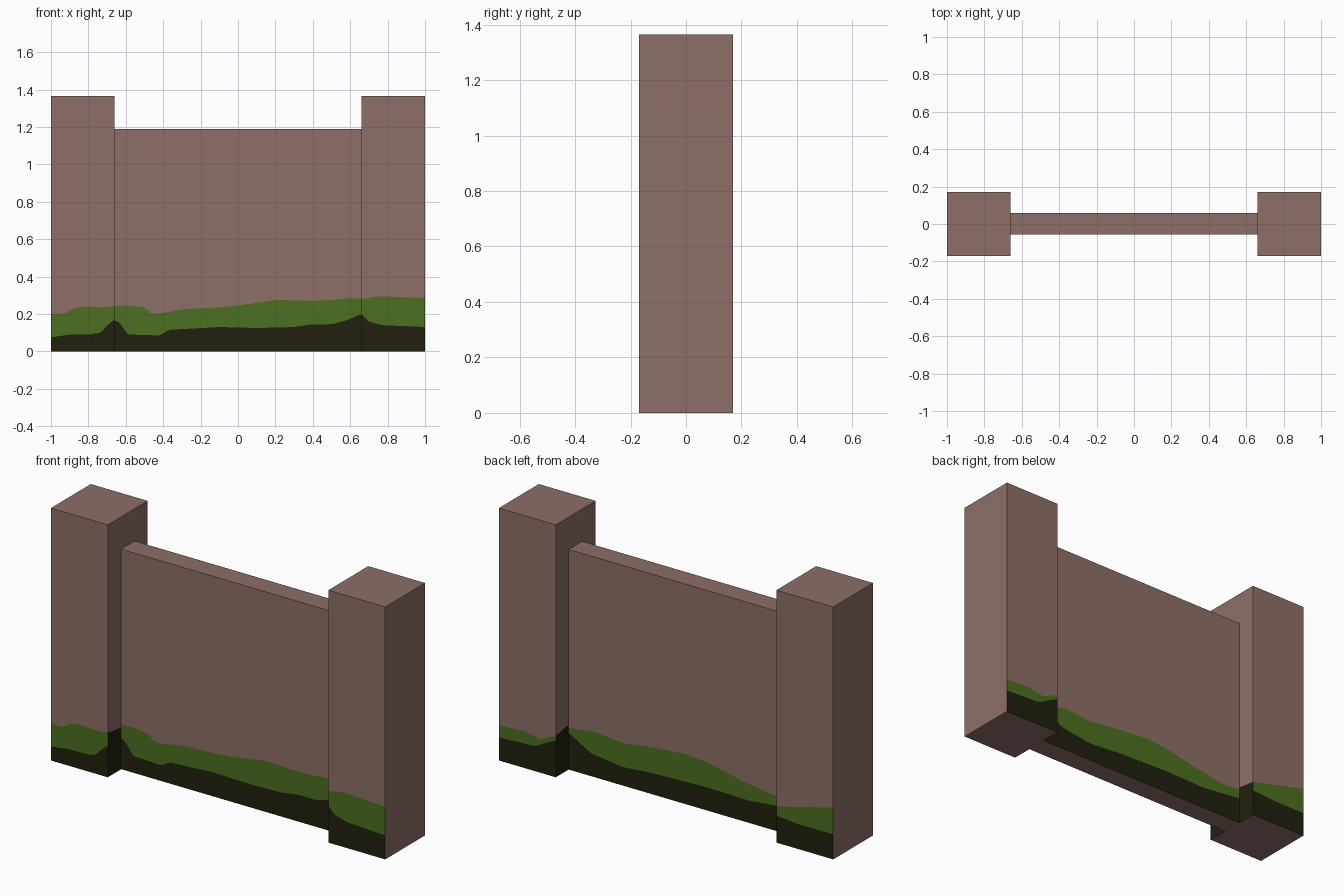
import bpy, bmesh

if "Cube" in bpy.data.objects:
    bpy.data.objects.remove(bpy.data.objects["Cube"])


def make_material(name, rgb):
    mat = bpy.data.materials.new(name)
    lin = [((c / 255 + 0.055) / 1.055) ** 2.4 for c in rgb]
    mat.diffuse_color = (*lin, 1.0)
    mat.use_nodes = True
    mat.node_tree.nodes["Principled BSDF"].inputs["Base Color"].default_value = mat.diffuse_color
    return mat


BROWN, GREEN, DARK = 0, 1, 2
MATERIALS = [make_material("dusty brown", (142, 111, 103)),
             make_material("moss green", (76, 112, 33)),
             make_material("dark soil", (34, 32, 14))]

# Painted band heights as (x, z) profiles along the front and back
FRONT_GRASS = [(-1, .2), (-.93, .2), (-.87, .235), (-.8, .24), (-.73, .235), (-.6, .245),
               (-.5, .235), (-.46, .2), (-.4, .205), (-.3, .225), (-.1, .235), (0, .245),
               (.2, .275), (.4, .27), (.5, .275), (.6, .285), (.66, .28), (.75, .295), (1, .285)]
FRONT_SOIL = [(-1, .075), (-.9, .09), (-.8, .09), (-.73, .1), (-.71, .13), (-.66, .17),
              (-.63, .15), (-.59, .09), (-.42, .085), (-.37, .115), (-.1, .13), (.1, .125),
              (.3, .13), (.4, .145), (.5, .145), (.58, .165), (.66, .2), (.7, .16), (.77, .14), (1, .13)]
BACK_GRASS = [(-1, .28), (-.8, .23), (-.66, .195), (-.55, .19), (-.36, .22), (-.17, .26),
              (-.04, .27), (.15, .255), (.34, .23), (.5, .245), (.66, .225), (.755, .18),
              (.845, .2), (1, .19)]
BACK_SOIL = [(-1, .135), (-.8, .135), (-.66, .145), (-.42, .12), (-.17, .125), (.15, .115),
             (.34, .1), (.53, .125), (.66, .2), (.71, .175), (.785, .135), (1, .125)]


def height(profile, x):
    for (x0, z0), (x1, z1) in zip(profile, profile[1:]):
        if x <= x1:
            return z0 + (z1 - z0) * (x - x0) / (x1 - x0)
    return profile[-1][1]


def wall_block(name, x0, x1, y0, y1, top, soiled_end=None):
    """Box lofted along x, its front and back cut along the painted bands."""
    bm = bmesh.new()
    steps = max(2, round((x1 - x0) / 0.02))
    rings = []
    for i in range(steps + 1):
        x = x0 + (x1 - x0) * i / steps
        fg, bg = height(FRONT_GRASS, x), height(BACK_GRASS, x)
        fs = min(height(FRONT_SOIL, x), fg - .003)
        bs = min(height(BACK_SOIL, x), bg - .003)
        pts = [(y0, 0), (y0, fs), (y0, fg), (y0, top),
               (y1, top), (y1, bg), (y1, bs), (y1, 0)]
        rings.append([bm.verts.new((x, y, z)) for y, z in pts])
    # Front, top, back and bottom strips
    colours = [DARK, GREEN, BROWN, BROWN, BROWN, GREEN, DARK, BROWN]
    for a, b in zip(rings, rings[1:]):
        for k, colour in enumerate(colours):
            n = (k + 1) % 8
            bm.faces.new((a[k], a[n], b[n], b[k])).material_index = colour
    # Ends: the inner end of a pillar is soiled, the outer end is plain
    for ring, end in ((rings[0], "min"), (rings[-1], "max")):
        for row in range(3):
            f = bm.faces.new((ring[row], ring[row + 1], ring[6 - row], ring[7 - row]))
            f.material_index = DARK if end == soiled_end and row < 2 else BROWN
    bmesh.ops.recalc_face_normals(bm, faces=bm.faces)
    mesh = bpy.data.meshes.new(name)
    bm.to_mesh(mesh)
    bm.free()
    for mat in MATERIALS:
        mesh.materials.append(mat)
    bpy.context.collection.objects.link(bpy.data.objects.new(name, mesh))


# Two end pillars and the thin wall between them
wall_block("left_pillar", -1, -.66, -.17, .17, 1.365, "max")
wall_block("right_pillar", .66, 1, -.17, .17, 1.365, "min")
wall_block("wall_panel", -.665, .665, -.055, .06, 1.19)
